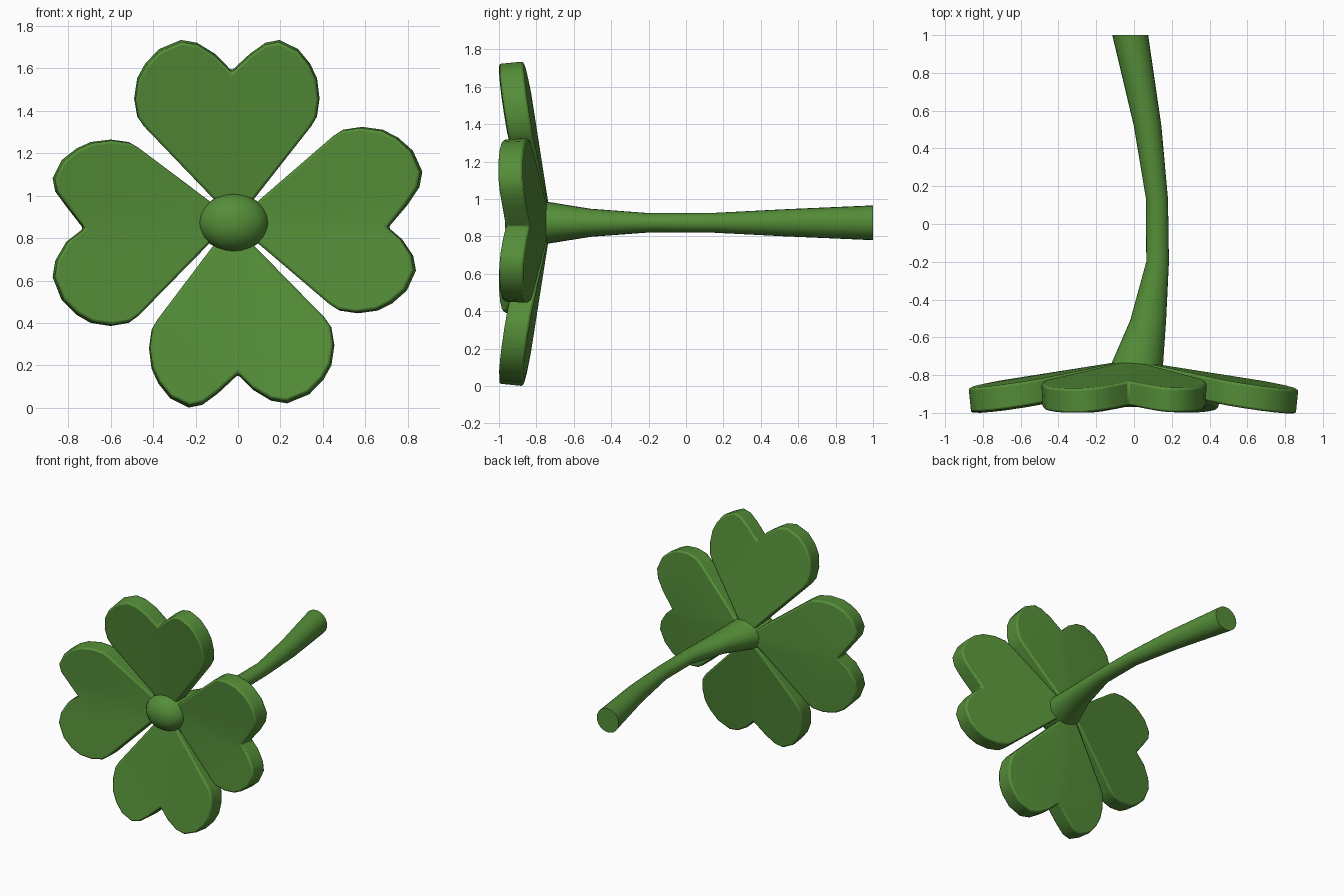
import bpy, bmesh
from math import sin, cos, pi, radians

if "Cube" in bpy.data.objects:
    bpy.data.objects.remove(bpy.data.objects["Cube"])

CX, CZ = -0.02, 0.875          # hub centre seen from the front
BACK, THICK = -0.72, 0.13      # back surface depth at the hub, leaf thickness

green = bpy.data.materials.new("leaf_green")
green.diffuse_color = (0.09, 0.27, 0.04, 1)
green.use_nodes = True
green.node_tree.nodes["Principled BSDF"].inputs["Base Color"].default_value = green.diffuse_color


def finish(name, bm, angle):
    bmesh.ops.recalc_face_normals(bm, faces=bm.faces)
    me = bpy.data.meshes.new(name)
    bm.to_mesh(me)
    bm.free()
    ob = bpy.data.objects.new(name, me)
    bpy.context.collection.objects.link(ob)
    me.materials.append(green)
    bpy.ops.object.select_all(action='DESELECT')
    ob.select_set(True)
    bpy.context.view_layer.objects.active = ob
    bpy.ops.object.shade_smooth_by_angle(angle=radians(angle))
    return ob


# Half-heart lobe outline: (share of width, share of length)
LOBE = [(.90, .525), (.97, .58), (1, .68), (.97, .79), (.89, .87),
        (.75, .95), (.53, 1), (.37, .985), (.19, .925)]


def leaf(name, heading, lobe_a, lobe_b, notch):
    """Heart leaf, folded along its axis and tilted forward to the tips."""
    dx, dz = cos(heading), sin(heading)
    bm = bmesh.new()

    def half(side, lobe):
        w, l = lobe
        return [(.115, side * .10)] + [(b * l, side * a * w) for a, b in LOBE]

    # root, one lobe out to the notch, other lobe back
    outline = [(0, 0)] + half(1, lobe_a) + [notch] + half(-1, lobe_b)[::-1]
    mid = len(LOBE) + 2

    def layer(scale, depth):
        ring = []
        for u, v in outline:
            y = BACK - .155 * u - .07 * abs(v) - depth
            u, v = u * scale, v * scale
            ring.append(bm.verts.new((CX + u * dx - v * dz, y, CZ + u * dz + v * dx)))
        bm.faces.new(ring[:mid + 1])
        bm.faces.new(ring[mid:] + ring[:1])
        return ring

    back, front = layer(1, 0), layer(.985, THICK)
    n = len(outline)
    for i in range(n):
        j = (i + 1) % n
        bm.faces.new((back[i], back[j], front[j], front[i]))
    ob = finish(name, bm, 40)
    # softened rim
    bev = ob.modifiers.new("rim", 'BEVEL')
    bev.width, bev.segments = .012, 2
    bev.limit_method, bev.angle_limit = 'ANGLE', radians(50)


leaf("leaf_top", pi / 2, (.47, .86), (.405, .86), (.715, .01))
leaf("leaf_right", 0, (.45, .89), (.43, .86), (.73, -.025))
leaf("leaf_left", pi, (.49, .855), (.39, .855), (.71, .03))
leaf("leaf_bottom", -pi / 2, (.475, .855), (.40, .875), (.72, .02))

# Stem and front dome as one lofted tube: (y, centre x, radius x, radius z)
SECTIONS = [(1, -.02, .095, .093), (.52, .072, .073, .072), (.13, .122, .058, .052),
            (-.2, .125, .06, .052), (-.51, .075, .095, .075), (-.74, .017, .137, .112)]
for k in range(8):             # rounded dome
    a = k / 8 * pi / 2
    SECTIONS.append((-.85 - .12 * sin(a), CX, .165 * cos(a), .137 * cos(a)))

SIDES = 24
bm = bmesh.new()
rings = [[bm.verts.new((cx + rx * cos(2 * pi * i / SIDES), y, CZ - .002 + rz * sin(2 * pi * i / SIDES)))
          for i in range(SIDES)] for y, cx, rx, rz in SECTIONS]
for a, b in zip(rings, rings[1:]):
    for i in range(SIDES):
        j = (i + 1) % SIDES
        bm.faces.new((a[i], a[j], b[j], b[i]))
bm.faces.new(rings[0])
bm.faces.new(rings[-1])
finish("stem", bm, 50)
